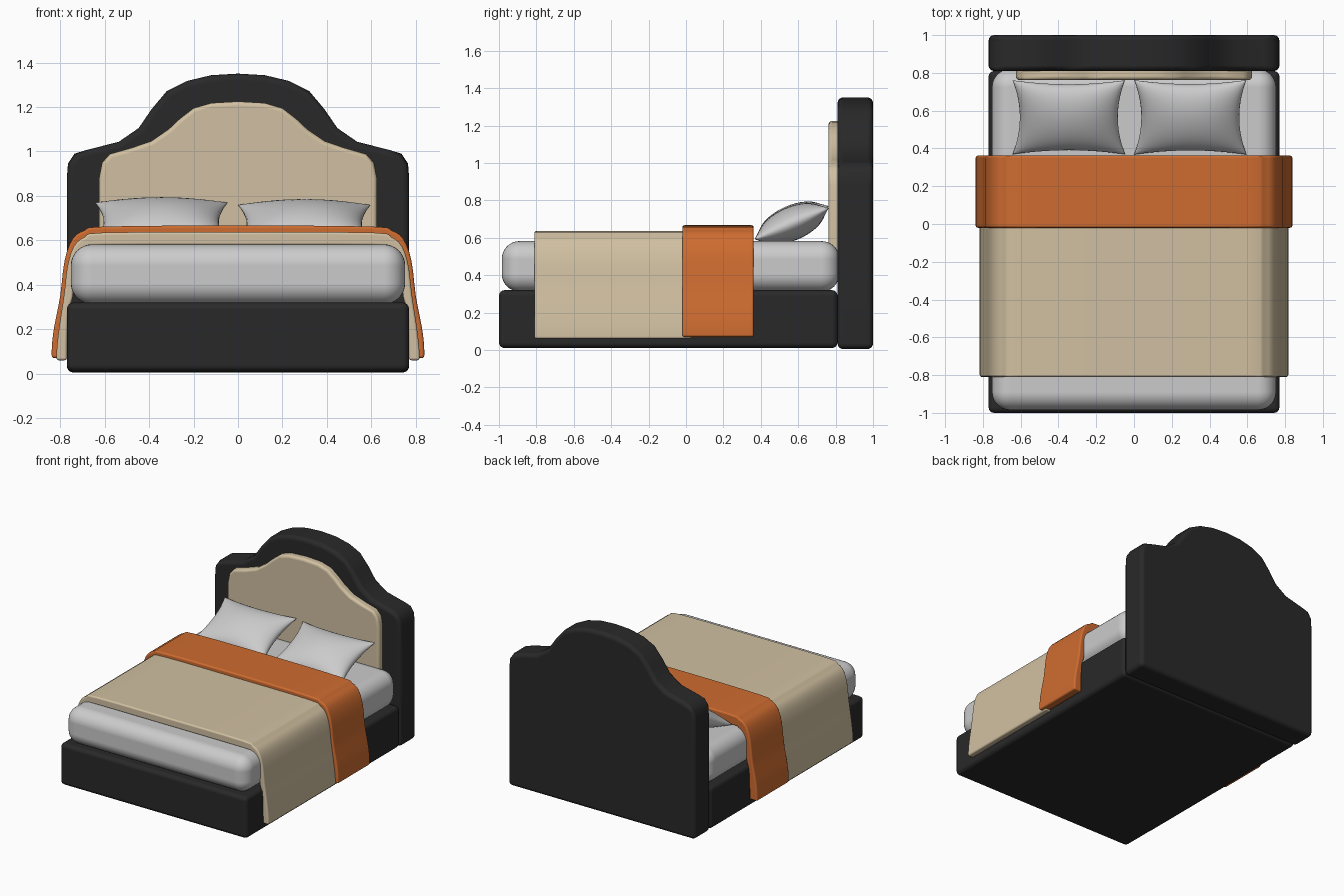
import bpy, bmesh, math
from mathutils import Matrix

if "Cube" in bpy.data.objects:
    bpy.data.objects.remove(bpy.data.objects["Cube"])


def material(name, rgb):
    m = bpy.data.materials.new(name)
    m.diffuse_color = (*rgb, 1)
    m.use_nodes = True
    m.node_tree.nodes["Principled BSDF"].inputs["Base Color"].default_value = m.diffuse_color
    return m


DARK = material("charcoal", (0.022, 0.022, 0.022))
BEIGE = material("beige", (0.64, 0.53, 0.36))
ORANGE = material("orange", (0.62, 0.15, 0.03))


def finish(bm, name, mat=None, bevel=0, segments=4):
    bmesh.ops.recalc_face_normals(bm, faces=bm.faces)
    me = bpy.data.meshes.new(name)
    bm.to_mesh(me)
    bm.free()
    ob = bpy.data.objects.new(name, me)
    bpy.context.collection.objects.link(ob)
    if mat:
        me.materials.append(mat)
    for p in me.polygons:
        p.use_smooth = True
    if bevel:
        mod = ob.modifiers.new("soft_edges", 'BEVEL')
        mod.width = bevel
        mod.segments = segments
        mod.limit_method = 'ANGLE'
        mod.angle_limit = math.radians(50)
        mod.harden_normals = True
    return ob


def box(name, x, y, z, mat, bevel, segments=4):
    bm = bmesh.new()
    size = [b - a for a, b in (x, y, z)]
    mid = [(a + b) / 2 for a, b in (x, y, z)]
    bmesh.ops.create_cube(bm, size=1,
                          matrix=Matrix.Translation(mid) @ Matrix.Diagonal((*size, 1)))
    return finish(bm, name, mat, bevel, segments)


def mirrored(half):
    """Half profile ordered from centre outward -> full line, left to right."""
    return [(-x, z) for x, z in reversed(half) if x > 0] + list(half)


def smooth(pts, n=3):
    """Catmull-Rom through the points."""
    p = [pts[0]] + list(pts) + [pts[-1]]
    out = []
    for i in range(1, len(p) - 2):
        a, b, c, d = p[i - 1:i + 3]
        for k in range(n):
            t = k / n
            out.append(tuple(0.5 * (2 * b[j] + (c[j] - a[j]) * t
                             + (2 * a[j] - 5 * b[j] + 4 * c[j] - d[j]) * t * t
                             + (3 * b[j] - a[j] - 3 * c[j] + d[j]) * t ** 3) for j in (0, 1)))
    return out + [pts[-1]]


def extrude_profile(name, pts, y0, y1, mat, bevel):
    bm = bmesh.new()
    face = bm.faces.new([bm.verts.new((x, y0, z)) for x, z in pts])
    ext = bmesh.ops.extrude_face_region(bm, geom=[face])
    moved = [v for v in ext["geom"] if isinstance(v, bmesh.types.BMVert)]
    bmesh.ops.translate(bm, verts=moved, vec=(0, y1 - y0, 0))
    return finish(bm, name, mat, bevel)


# Base and mattress
box("bed_base", (-.77, .77), (-1, .81), (.01, .32), DARK, .03)
box("mattress", (-.752, .752), (-.985, .82), (.312, .582), None, .095, 8)

# Headboard with arched crest, and its padded inner panel
crest = [(0, 1.35), (.12, 1.343), (.23, 1.317), (.32, 1.272), (.389, 1.19), (.447, 1.105),
         (.537, 1.043), (.68, 1.007), (.735, .99), (.765, .945), (.77, .88)]
extrude_profile("headboard", mirrored(crest + [(.77, .005)]), .81, 1.0, DARK, .03)
inner = [(0, 1.225), (.12, 1.218), (.2, 1.195), (.263, 1.146), (.312, 1.10), (.389, 1.047),
         (.479, 1.016), (.577, .989), (.612, .95), (.625, .88)]
extrude_profile("headboard_panel", mirrored(inner + [(.625, .5)]), .762, .83, BEIGE, .02)


# Draped bedding: closed cross-section from an outer and an inner line
def drape(name, outer, inner, y0, y1, mat):
    top = smooth(mirrored(outer))
    under = smooth(mirrored(inner))
    extrude_profile(name, top + under[::-1], y0, y1, mat, .012)


under = [(0, .578), (.6, .577), (.68, .565), (.72, .53), (.738, .45), (.742, .35),
         (.762, .28), (.768, .18), (.77, .06)]
drape("blanket", [(0, .637), (.6, .635), (.69, .615), (.74, .57), (.768, .48), (.782, .36),
                  (.803, .22), (.815, .12), (.817, .06)], under, -.81, .03, BEIGE)
drape("throw", [(0, .667), (.6, .662), (.69, .645), (.744, .607), (.78, .51), (.80, .35),
                (.827, .21), (.837, .13), (.838, .07)],
      [(x + .004, z + .01) if x else (x, z + .01) for x, z in under], -.02, .362, ORANGE)


# Pillows: two puffed sheets welded at a pinched rim
def pillow(name, cx, tilt, cz):
    bm = bmesh.new()
    for side in (1, -1):
        new = bmesh.ops.create_grid(bm, x_segments=20, y_segments=20, size=1)["verts"]
        for v in new:
            u, w = (math.sin(c * math.pi / 2) for c in v.co[:2])
            puff = max(0, (1 - u * u) * (1 - w * w)) ** .5
            v.co = (.298 * u * (1 - .13 * (1 - w * w)),
                    .215 * w * (1 - .13 * (1 - u * u)),
                    side * .09 * puff)
    bmesh.ops.remove_doubles(bm, verts=bm.verts, dist=.0005)
    ob = finish(bm, name)
    ob.location = (cx, .565, cz)
    ob.rotation_euler = (math.radians(tilt), 0, 0)


pillow("pillow_left", -.345, 24, .682)
pillow("pillow_right", .298, 23, .675)
